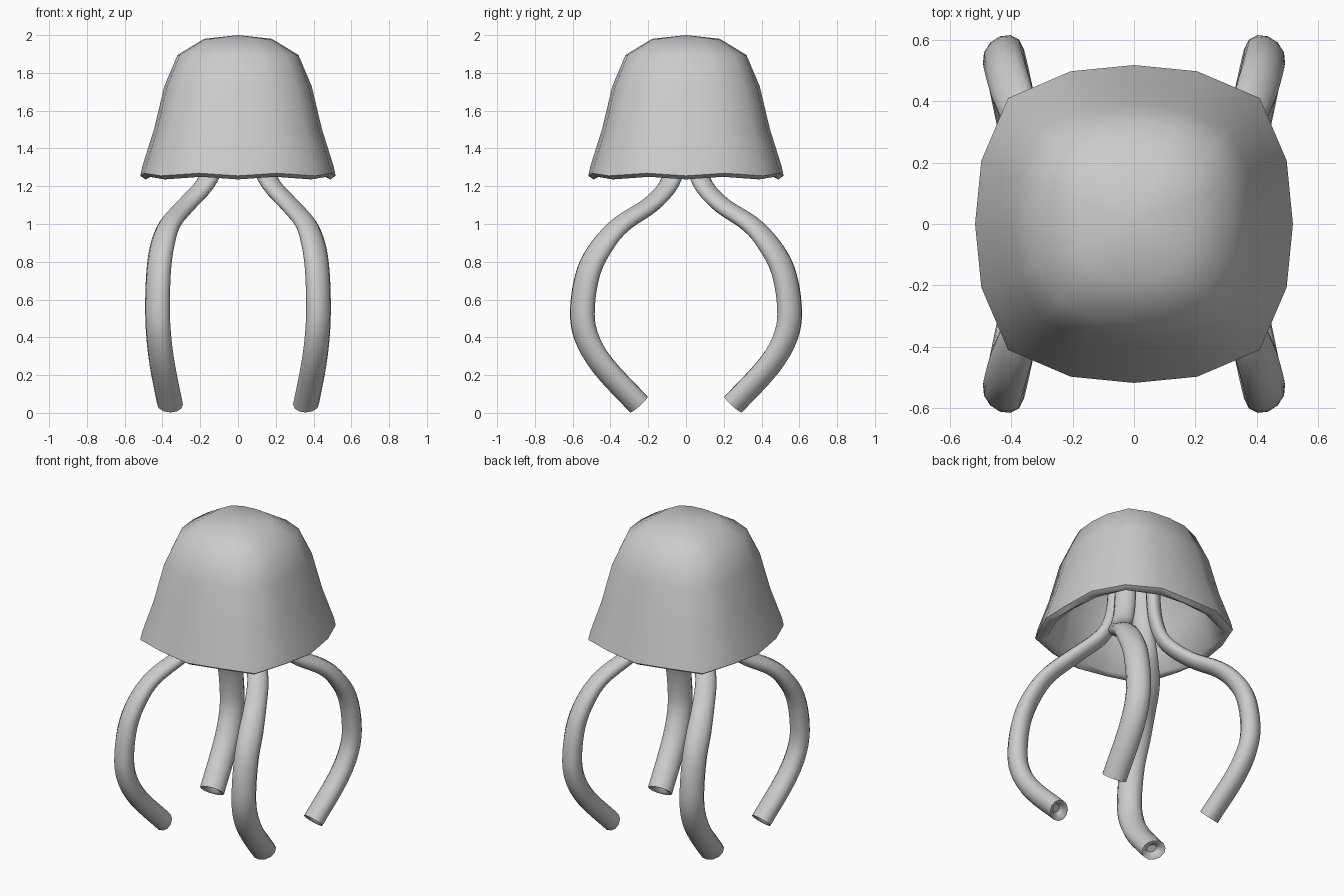
import bpy, bmesh, math
from mathutils import Vector

if "Cube" in bpy.data.objects:
    bpy.data.objects.remove(bpy.data.objects["Cube"])


def finish(name, bm, angle):
    bmesh.ops.recalc_face_normals(bm, faces=bm.faces)
    mesh = bpy.data.meshes.new(name)
    bm.to_mesh(mesh)
    bm.free()
    obj = bpy.data.objects.new(name, mesh)
    bpy.context.collection.objects.link(obj)
    bpy.ops.object.select_all(action='DESELECT')
    obj.select_set(True)
    bpy.context.view_layer.objects.active = obj
    bpy.ops.object.shade_smooth_by_angle(angle=math.radians(angle))
    return obj


def bridge(bm, a, b):
    n = len(a)
    for i in range(n):
        bm.faces.new((a[i], a[(i + 1) % n], b[(i + 1) % n], b[i]))


def fan(bm, ring, co):
    tip = bm.verts.new(co)
    for i in range(len(ring)):
        bm.faces.new((ring[i], ring[(i + 1) % len(ring)], tip))


# Bell: hollow shell of 16-sided rounded-square rings, (half width, z), outside then inside
profile = [(0.18, 1.98), (0.32, 1.895), (0.39, 1.73), (0.445, 1.5), (0.505, 1.31),
           (0.517, 1.255), (0.49, 1.236), (0.455, 1.26), (0.40, 1.5),
           (0.345, 1.7), (0.27, 1.83), (0.14, 1.9)]
corner = [1.0, 1.04, 1.12, 1.04]
bm = bmesh.new()
rings = []
for k, (r, z) in enumerate(profile):
    ring = []
    for i in range(16):
        a = i * math.tau / 16
        s = r * corner[i % 4]
        lift = 0.014 if i % 2 and k in (5, 6) else 0      # scalloped hem
        ring.append(bm.verts.new((s * math.cos(a), s * math.sin(a), z + lift)))
    rings.append(ring)
for a, b in zip(rings, rings[1:]):
    bridge(bm, a, b)
fan(bm, rings[0], (0, 0, 2.0))
fan(bm, rings[-1], (0, 0, 1.92))
finish("bell", bm, 60)

# Tentacles: flattened tubes along a smooth path, (x, y, z, thickness scale)
path = [Vector(p) for p in [
    (0.09, 0.05, 1.85, 0.75), (0.105, 0.05, 1.5, 0.75), (0.125, 0.06, 1.33, 0.75),
    (0.175, 0.09, 1.21, 0.75), (0.275, 0.19, 1.1, 0.75), (0.36, 0.34, 1.0, 0.8),
    (0.40, 0.44, 0.89, 0.9), (0.42, 0.515, 0.75, 1.0), (0.426, 0.548, 0.56, 1.05),
    (0.42, 0.53, 0.41, 1.05), (0.40, 0.44, 0.25, 1.05), (0.36, 0.25, 0.045, 1.05)]]


def smooth(pts, steps=4):
    p = [2 * pts[0] - pts[1]] + pts + [2 * pts[-1] - pts[-2]]
    out = []
    for i in range(1, len(p) - 2):
        for j in range(steps):
            t = j / steps
            out.append(0.5 * (2 * p[i] + (p[i + 1] - p[i - 1]) * t
                       + (2 * p[i - 1] - 5 * p[i] + 4 * p[i + 1] - p[i + 2]) * t * t
                       + (3 * p[i] - p[i - 1] - 3 * p[i + 1] + p[i + 2]) * t ** 3))
    return out + [pts[-1]]


def tentacle(name, sx, sy):
    bm = bmesh.new()
    pts = smooth(path)
    rings = []

    def add_ring(c, tangent, wide, thick):
        side = Vector((1, -1, 0)).normalized()
        side = (side - side.dot(tangent) * tangent).normalized()
        out = tangent.cross(side)
        ring = []
        for i in range(12):
            a = i * math.tau / 12
            v = c + side * wide * math.cos(a) + out * thick * math.sin(a)
            ring.append(bm.verts.new((v.x * sx, v.y * sy, v.z)))
        rings.append(ring)

    for i, p in enumerate(pts):
        tangent = (pts[min(i + 1, len(pts) - 1)] - pts[max(i - 1, 0)]).xyz.normalized()
        add_ring(p.xyz, tangent, 0.073 * min(1, p.w + 0.1), 0.056 * p.w)
    # dented tip
    end = pts[-1].xyz
    add_ring(end - tangent * 0.005, tangent, 0.05, 0.038)
    add_ring(end - tangent * 0.035, tangent, 0.03, 0.022)
    for a, b in zip(rings, rings[1:]):
        bridge(bm, a, b)
    bm.faces.new(rings[0])
    bm.faces.new(rings[-1])
    finish(name, bm, 50)


for sx, x_name in ((-1, "left"), (1, "right")):
    for sy, y_name in ((-1, "front"), (1, "back")):
        tentacle(f"{y_name}_{x_name}_tentacle", sx, sy)
